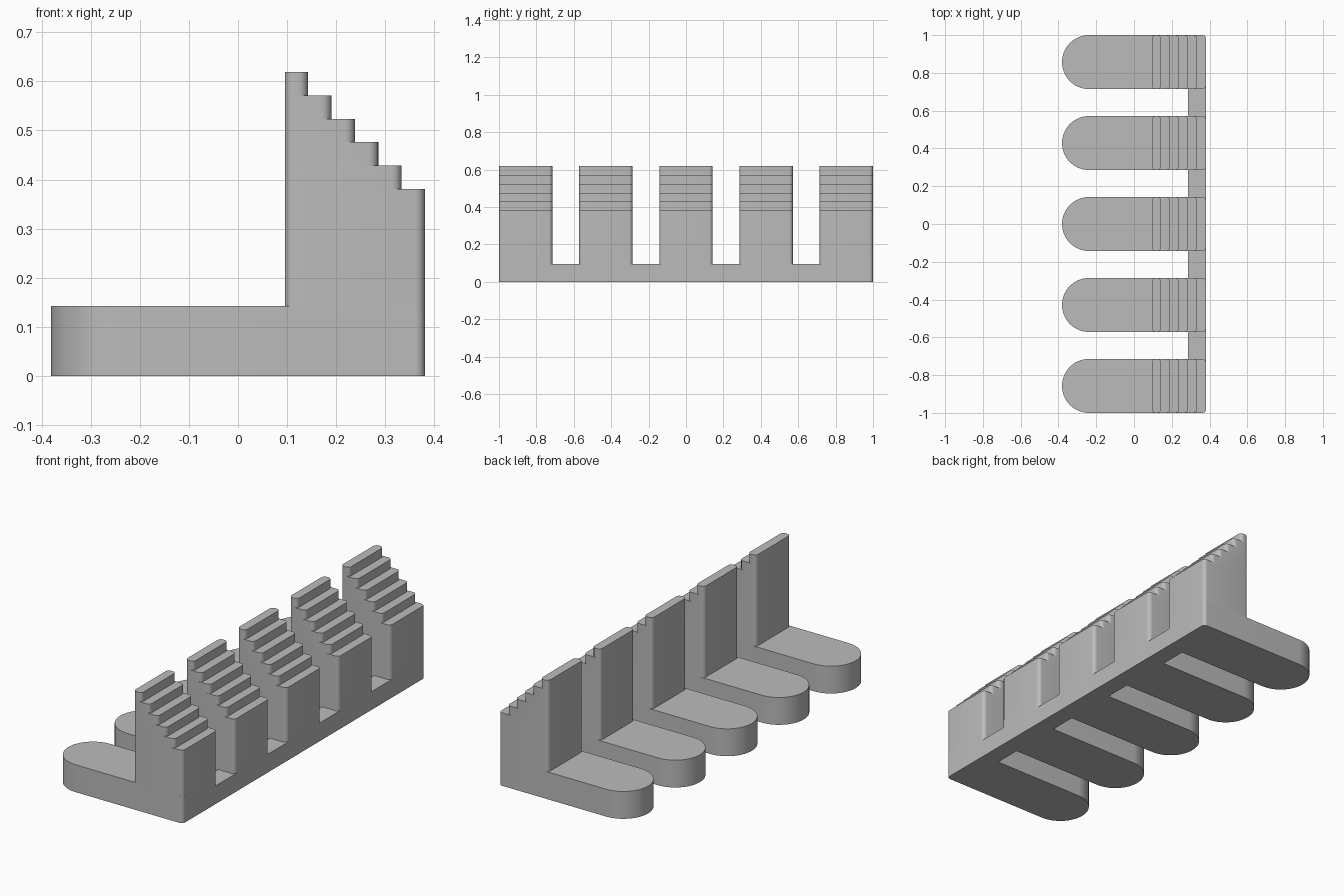
import bpy, bmesh, math

cube = bpy.data.objects.get("Cube")
if cube:
    bpy.data.objects.remove(cube, do_unlink=True)

U = 1 / 21            # design module
HALF = 3 * U          # half the width of a finger
BACK = 8 * U          # rear face
R = 0.02              # rounding of the upright edges

grey = bpy.data.materials.new("light_grey")
grey.use_nodes = True
colour = (0.5, 0.5, 0.5, 1)
grey.diffuse_color = colour
grey.node_tree.nodes["Principled BSDF"].inputs["Base Color"].default_value = colour


def outline(x0, x1, y0, y1, r_front, r_back, steps):
    """Counter-clockwise rectangle with separately rounded ends."""
    pts = []
    corners = [(x1, y0, -1, 1, r_back, -90), (x1, y1, -1, -1, r_back, 0),
               (x0, y1, 1, -1, r_front, 90), (x0, y0, 1, 1, r_front, 180)]
    for x, y, sx, sy, r, start in corners:
        n = steps if r > 0 else 0
        for i in range(n + 1):
            a = math.radians(start + 90 * i / max(n, 1))
            pts.append((x + sx * r + r * math.cos(a), y + sy * r + r * math.sin(a)))
    return pts


def add_prism(bm, pts, z0, z1, bottom=True):
    low = [bm.verts.new((x, y, z0)) for x, y in pts]
    high = [bm.verts.new((x, y, z1)) for x, y in pts]
    n = len(pts)
    for i in range(n):
        j = (i + 1) % n
        bm.faces.new((low[i], low[j], high[j], high[i]))
    bm.faces.new(high)
    if bottom:
        bm.faces.new(low[::-1])


def finish(bm, name):
    bmesh.ops.remove_doubles(bm, verts=bm.verts, dist=1e-5)
    mesh = bpy.data.meshes.new(name)
    bm.to_mesh(mesh)
    bm.free()
    mesh.materials.append(grey)
    obj = bpy.data.objects.new(name, mesh)
    bpy.context.collection.objects.link(obj)
    bpy.ops.object.select_all(action="DESELECT")
    obj.select_set(True)
    bpy.context.view_layer.objects.active = obj
    bpy.ops.object.shade_smooth_by_angle(angle=math.radians(35))


for k in range(5):
    y = (k - 2) * 9 * U

    # Round-ended foot
    bm = bmesh.new()
    add_prism(bm, outline(-BACK, BACK, y - HALF, y + HALF, HALF, R, 16), 0, 3 * U)
    finish(bm, f"foot_{k + 1}")

    # Stepped upright, each tread one module shorter than the one below
    bm = bmesh.new()
    z = 3 * U
    for s in range(6):
        top = (8 + s) * U
        add_prism(bm, outline(2 * U, BACK - s * U, y - HALF, y + HALF, R, R, 6),
                  z, top, bottom=False)
        z = top
    finish(bm, f"stepped_upright_{k + 1}")

    # Low rail joining this finger to the next
    if k < 4:
        bm = bmesh.new()
        add_prism(bm, outline(6 * U, BACK, y + HALF - R, y + 6 * U + R, 0, 0, 0), 0, 2 * U)
        finish(bm, f"rear_rail_{k + 1}")
